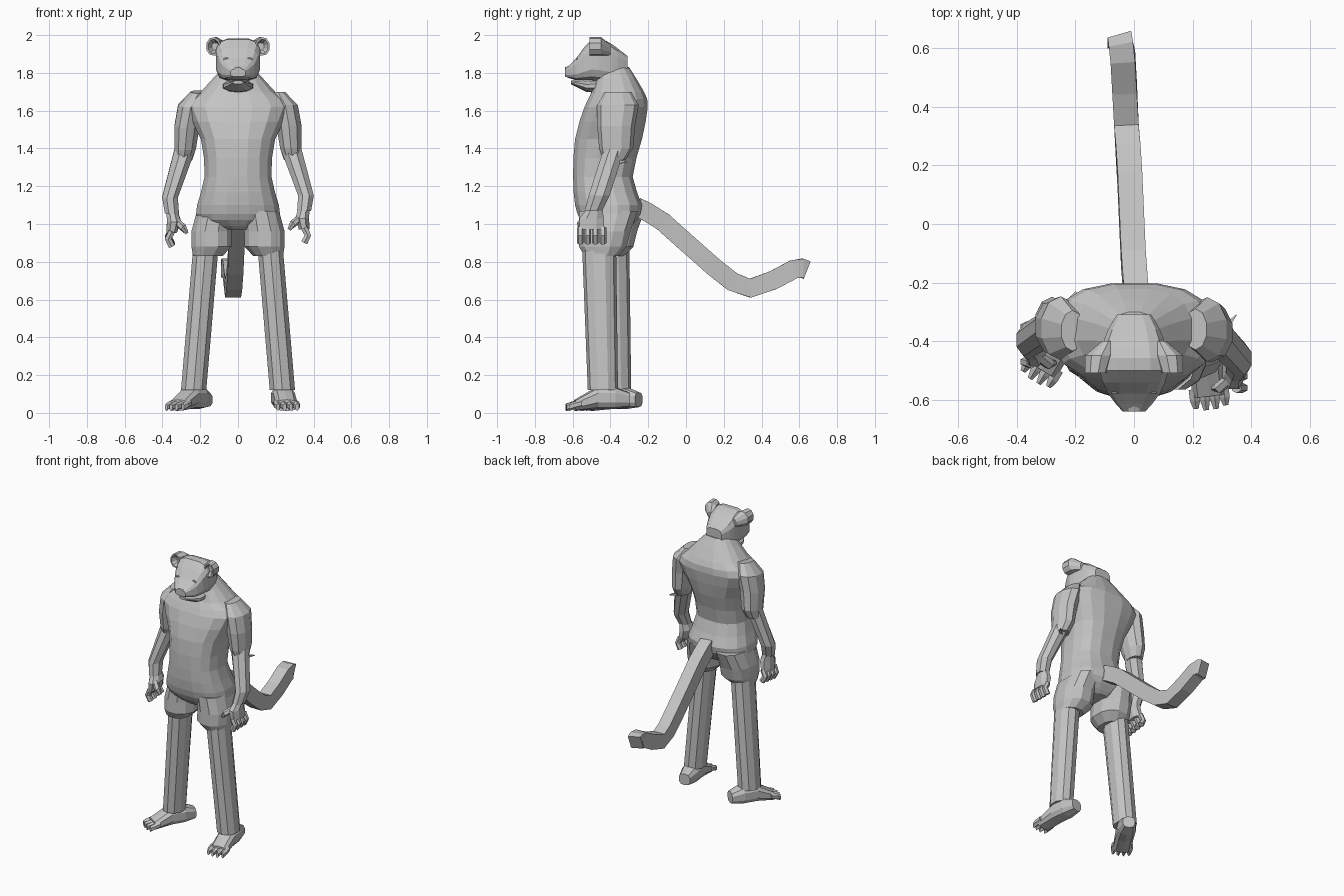
import bpy, bmesh, math
from mathutils import Vector, Matrix

cube = bpy.data.objects.get("Cube")
if cube:
    bpy.data.objects.remove(cube)

grey = (.55, .55, .55, 1)
mat = bpy.data.materials.new("plain grey")
mat.use_nodes = True
mat.diffuse_color = grey
bsdf = next(node for node in mat.node_tree.nodes if node.type == 'BSDF_PRINCIPLED')
bsdf.inputs["Base Color"].default_value = grey

AXES = {
    'level': (Vector((1, 0, 0)), Vector((0, 1, 0))),
    'upright': (Vector((1, 0, 0)), Vector((0, 0, 1))),
}


def refine(stations):
    """Add a curved in-between station in the middle of every span."""
    result = [stations[0]]
    last = len(stations) - 1
    for i in range(last):
        before, start = stations[max(i - 1, 0)], stations[i]
        end, after = stations[i + 1], stations[min(i + 2, last)]
        result.append(tuple((9 * (b + c) - a - d) / 16
                            for a, b, c, d in zip(before, start, end, after)))
        result.append(end)
    return result


def cross_axes(points, i):
    """Sideways and thickness directions of a section square to the path."""
    ahead = points[min(i + 1, len(points) - 1)]
    behind = points[max(i - 1, 0)]
    tangent = (ahead - behind).normalized()
    thickness = tangent.cross(Vector((1, 0, 0))).normalized()
    return thickness.cross(tangent), thickness


def signed_power(value, exponent):
    return math.copysign(abs(value) ** exponent, value)


def sweep(name, stations, sides=8, section=None, boxy=1, place=Matrix(), curved=False):
    """Skin a row of sections (x, y, z, half width, half depth); low boxy means squarer."""
    if curved:
        stations = refine(stations)
    bm = bmesh.new()
    points = [Vector(station[:3]) for station in stations]
    rings = []
    for i, station in enumerate(stations):
        width, depth = station[3:]
        across, through = AXES[section] if section else cross_axes(points, i)
        ring = []
        for k in range(sides):
            angle = math.tau * (k + .5) / sides
            c = signed_power(math.cos(angle), boxy)
            s = signed_power(math.sin(angle), boxy)
            ring.append(bm.verts.new(points[i] + across * width * c + through * depth * s))
        rings.append(ring)
    for lower, upper in zip(rings, rings[1:]):
        for k in range(sides):
            n = (k + 1) % sides
            bm.faces.new((lower[k], lower[n], upper[n], upper[k]))
    bm.faces.new(rings[0])
    bm.faces.new(rings[-1])
    bm.transform(place)
    bmesh.ops.recalc_face_normals(bm, faces=bm.faces)
    mesh = bpy.data.meshes.new(name)
    bm.to_mesh(mesh)
    bm.free()
    mesh.materials.append(mat)
    bpy.context.collection.objects.link(bpy.data.objects.new(name, mesh))


# Torso from crotch to neck, and the throat under the head
sweep("torso", [
    (0, -.41, .97, .08, .1), (0, -.41, 1.02, .21, .15), (0, -.41, 1.1, .22, .18),
    (0, -.44, 1.25, .18, .16), (0, -.41, 1.45, .2, .18), (0, -.37, 1.62, .28, .17),
    (0, -.36, 1.7, .2, .14), (0, -.38, 1.83, .08, .08)],
    16, 'level', .8, curved=True)
sweep("throat", [(0, -.4, 1.64, .12, .11), (0, -.43, 1.73, .08, .07),
                 (0, -.43, 1.82, .08, .07)], 10, 'level')

# Head with snout, lower jaw and nose
sweep("head", [
    (0, -.31, 1.84, .06, .05), (0, -.36, 1.84, .09, .09), (0, -.42, 1.86, .11, .11),
    (0, -.5, 1.87, .12, .11), (0, -.58, 1.82, .09, .06), (0, -.64, 1.8, .04, .02)],
    12, 'upright', .55, curved=True)
sweep("jaw", [(0, -.42, 1.73, .09, .04), (0, -.53, 1.73, .08, .03),
              (0, -.61, 1.75, .03, .01)], 10, 'upright')
sweep("nose", [(0, -.61, 1.83, .03, .01), (0, -.64, 1.82, .02, .01)], 6, 'upright')

# Square-sectioned tail drifting a little to the right
tail_path = [(-.26, 1.09), (-.12, 1.01), (.15, .77), (.34, .66), (.57, .76), (.63, .76)]
sweep("tail", [(.01 - .012 * i, y, z, .042, .05) for i, (y, z) in enumerate(tail_path)],
      4, boxy=0, curved=True)

# Limbs are laid out on the left; the right ones are mirrored and trail behind
for side, sign, trail, swing, turn in (("left", 1, 0, 0, 7), ("right", -1, .07, 7, 31)):
    mirror = Matrix.Diagonal((sign, 1, 1, 1))
    shoulder = Matrix.Translation((0, -.36, 1.66))
    arm = mirror @ shoulder @ Matrix.Rotation(math.radians(swing), 4, 'X') @ shoulder.inverted()
    leg = mirror @ Matrix.Translation((0, trail, 0))
    shorts = mirror @ Matrix.Translation((0, trail / 2, 0))
    foot = (leg @ Matrix.Translation((.24, -.44, 0))
            @ Matrix.Rotation(math.radians(turn), 4, 'Z'))

    # Ear cupped towards the front, and eye
    sweep(side + "_ear", [
        (.09, -.4, 1.92, .02, .03), (.12, -.45, 1.94, .05, .05),
        (.13, -.51, 1.94, .04, .05), (.13, -.51, 1.94, .03, .04),
        (.12, -.48, 1.94, .02, .02)], 9, 'upright', place=mirror)
    sweep(side + "_eye", [(.06, -.53, 1.88, .02, .02), (.06, -.58, 1.87, .02, .01)],
          6, 'upright', place=mirror)

    # Arm and hand
    sweep(side + "_upper_arm", [
        (.21, -.36, 1.7, .04, .07), (.25, -.36, 1.63, .07, .11),
        (.27, -.37, 1.52, .07, .1), (.28, -.37, 1.4, .06, .09),
        (.29, -.38, 1.34, .05, .06)], 10, 'level', place=arm)
    sweep(side + "_forearm", [
        (.28, -.38, 1.4, .06, .06), (.36, -.46, 1.15, .045, .06),
        (.35, -.49, 1.07, .04, .05)], 8, 'level', place=arm)
    sweep(side + "_palm", [
        (.35, -.48, 1.09, .03, .04), (.34, -.5, 1.03, .04, .07),
        (.35, -.5, .97, .03, .07)], 8, 'level', place=arm)
    for i, finger in enumerate(("index", "middle", "ring", "little")):
        curl = [(.35 + .02 * math.sin(j * math.pi / 2), -.56 + .04 * i, .98 - .04 * j,
                 .02, .018) for j in range(3)]
        sweep(f"{side}_{finger}_finger", curl, 6, place=arm)
    sweep(side + "_thumb", [
        (.34, -.52, 1.04, .02, .02), (.29, -.56, 1, .02, .02),
        (.27, -.56, .97, .01, .01)], 6, place=arm)

    # Baggy shorts leg over a straight trouser leg
    sweep(side + "_shorts_leg", [
        (.12, -.41, 1.07, .1, .16), (.14, -.43, .96, .11, .14),
        (.14, -.44, .88, .11, .13), (.16, -.45, .83, .08, .09)],
        12, 'level', .85, shorts)
    sweep(side + "_leg", [(.17, -.46, .88, .07, .09), (.235, -.44, .12, .07, .08)],
          10, 'level', .9, leg)

    # Bare foot with toes
    sweep(side + "_foot", [
        (0, .14, .07, .04, .04), (0, .06, .08, .06, .06), (0, -.03, .08, .06, .06),
        (0, -.15, .04, .06, .03)], 10, 'upright', .75, foot)
    for i, toe in enumerate(("inner", "second", "third", "outer")):
        x = .034 * (i - 1.5)
        sweep(f"{side}_{toe}_toe", [
            (x, -.12, .05, .02, .02), (x, -.16, .04, .02, .02),
            (x, -.2 + abs(x) / 4, .03, .01, .02)], 6, 'upright', place=foot)

# Small point behind the left elbow
sweep("left_elbow_point", [(.3, -.37, 1.33, .02, .02), (.35, -.31, 1.33, .002, .002)], 4)
